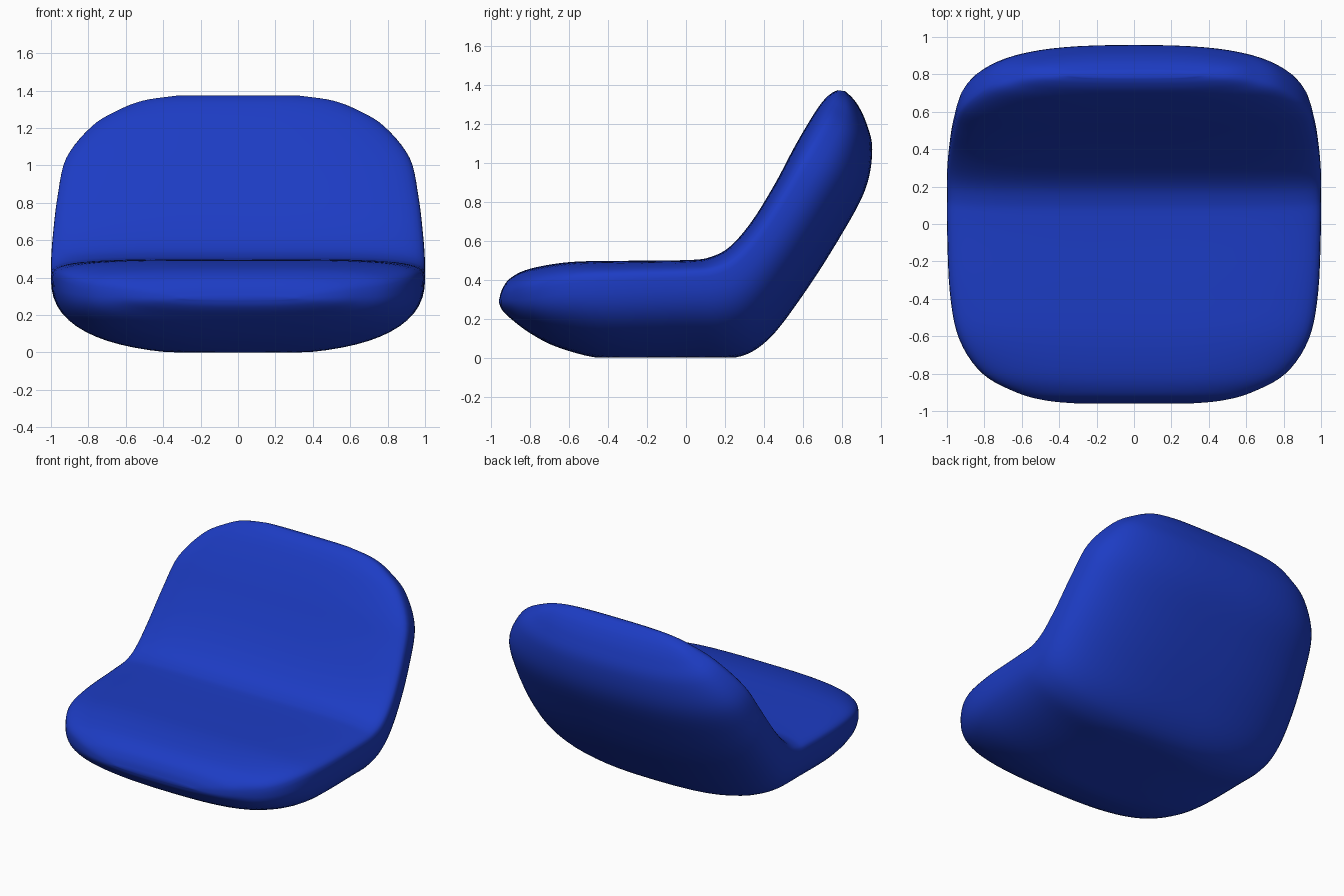
import bpy, bmesh, math

if "Cube" in bpy.data.objects:
    bpy.data.objects.remove(bpy.data.objects["Cube"])

# Stations from front nose to backrest top:
# upper point (y, z), under point (y, z), half width, widest-line fraction, dish depth
STATIONS = [
    (-.96, .30, -.96, .28, .30, .50, 0),
    (-.943, .355, -.945, .245, .47, .48, 0),
    (-.90, .41, -.90, .20, .63, .45, 0),
    (-.80, .465, -.80, .125, .81, .38, .008),
    (-.60, .508, -.65, .05, .935, .28, .018),
    (-.35, .518, -.40, -.008, .985, .23, .022),
    (0, .522, 0, -.008, 1.0, .21, .022),
    (.12, .537, .25, -.002, 1.0, .21, .022),
    (.22, .592, .42, .09, 1.0, .22, .022),
    (.33, .72, .60, .32, .99, .24, .02),
    (.45, .91, .78, .60, .965, .25, .015),
    (.55, 1.09, .92, .86, .92, .27, .01),
    (.65, 1.25, .957, 1.07, .79, .33, .005),
    (.71, 1.325, .925, 1.21, .65, .40, 0),
    (.75, 1.36, .875, 1.31, .52, .47, 0),
    (.78, 1.374, .82, 1.368, .34, .50, 0),
]
STEPS, HALF = 5, 32


def catmull(p0, p1, p2, p3, t):
    return [.5 * (2 * b + (c - a) * t + (2 * a - 5 * b + 4 * c - d) * t * t
                  + (3 * b - a - 3 * c + d) * t ** 3)
            for a, b, c, d in zip(p0, p1, p2, p3)]


def resample(pts):
    out, last = [], len(pts) - 1
    for i in range(last):
        quad = [pts[max(0, min(last, i + k))] for k in (-1, 0, 1, 2)]
        out += [catmull(*quad, s / STEPS) for s in range(STEPS)]
    return out + [list(pts[-1])]


def section(ty, tz, by, bz, w, frac, dish):
    # Boxier curve on the sitting side, softer curve on the shell side
    ring = []
    for k in range(2 * HALF):
        a = math.pi * k / HALF
        c, s = math.cos(a), math.sin(a)
        n = 3.0 if s >= 0 else 2.6
        u = math.copysign(abs(c) ** (2 / n), c)
        v = abs(s) ** (2 / n)
        length = math.hypot(ty - by, tz - bz)
        if s >= 0:
            f = frac * (1 - v) + dish * (1 - u * u) / max(length, .05)
        else:
            f = frac + (1 - frac) * v
        ring.append((u * w, ty + (by - ty) * f, max(0, tz + (bz - tz) * f)))
    return ring


# Seat and backrest in one cushioned shell
bm = bmesh.new()
rings = [[bm.verts.new(p) for p in section(*st)] for st in resample(STATIONS)]
N = 2 * HALF
for a, b in zip(rings, rings[1:]):
    for k in range(N):
        bm.faces.new((a[k], a[(k + 1) % N], b[(k + 1) % N], b[k]))
bm.faces.new(rings[0])
bm.faces.new(rings[-1])
bmesh.ops.recalc_face_normals(bm, faces=bm.faces[:])
for f in bm.faces:
    f.smooth = True
mesh = bpy.data.meshes.new("seat_shell")
bm.to_mesh(mesh)
bm.free()
seat = bpy.data.objects.new("seat_shell", mesh)
bpy.context.collection.objects.link(seat)

# Blue upholstery
mat = bpy.data.materials.new("blue")
mat.diffuse_color = (.012, .045, .55, 1)
mat.use_nodes = True
mat.node_tree.nodes["Principled BSDF"].inputs["Base Color"].default_value = mat.diffuse_color
mesh.materials.append(mat)
